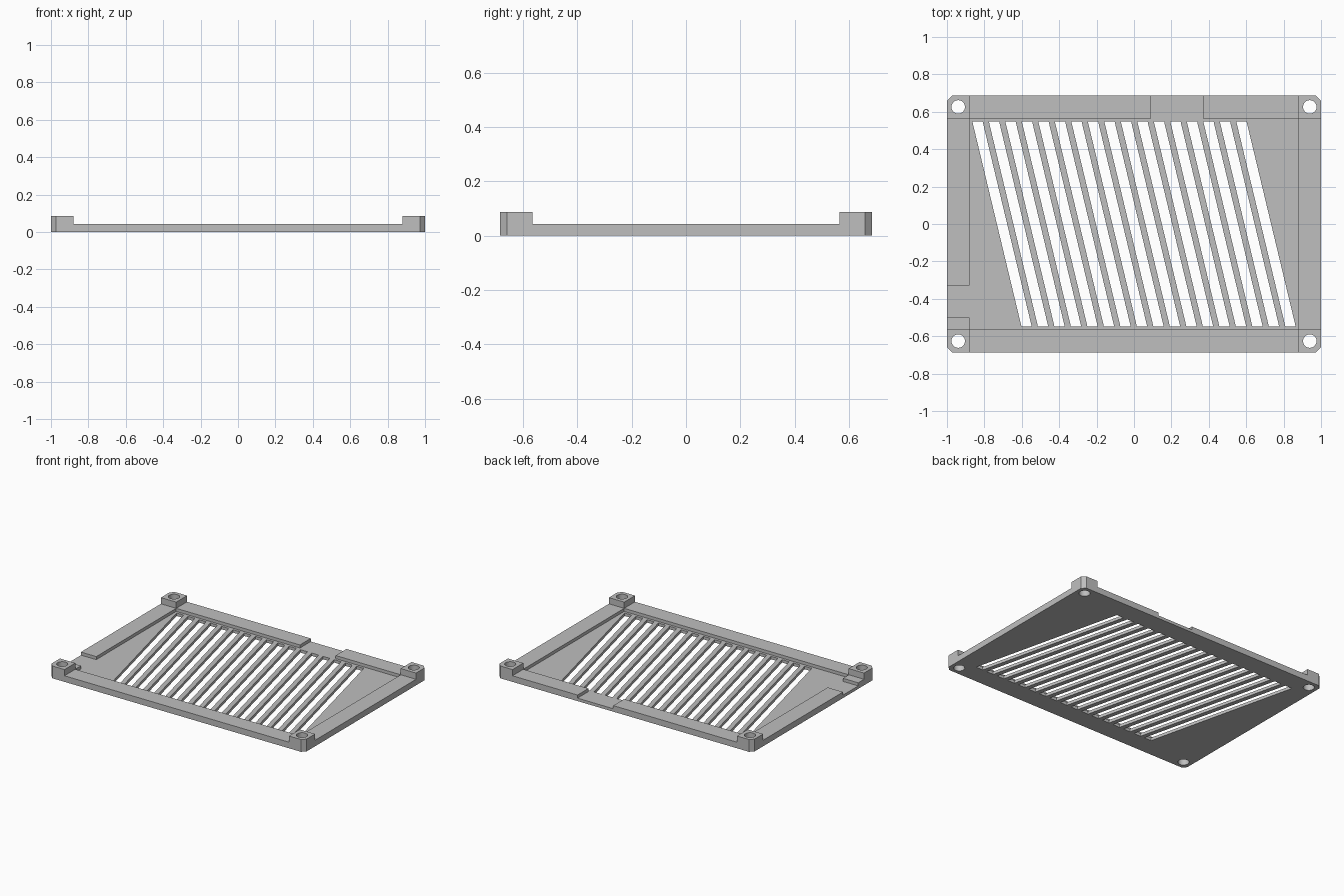
import bpy, bmesh, math

cube = bpy.data.objects.get("Cube")
if cube:
    bpy.data.objects.remove(cube, do_unlink=True)

HX, HY = 1.0, 0.686            # outer half sizes
IX, IY = 0.88, 0.565           # inner half sizes, inside the rim
FLOOR, RIM, POST = 0.021, 0.043, 0.087
CHAMFER = 0.026
OVER = 0.2                     # how far cutters overshoot


def prisms(name, outlines, z0, z1):
    """One object made of upright prisms, each from a counter-clockwise outline."""
    bm = bmesh.new()
    for outline in outlines:
        low = [bm.verts.new((x, y, z0)) for x, y in outline]
        high = [bm.verts.new((x, y, z1)) for x, y in outline]
        bm.faces.new(low[::-1])
        bm.faces.new(high)
        for i in range(len(low)):
            j = (i + 1) % len(low)
            bm.faces.new((low[i], low[j], high[j], high[i]))
    mesh = bpy.data.meshes.new(name)
    bm.to_mesh(mesh)
    bm.free()
    obj = bpy.data.objects.new(name, mesh)
    bpy.context.collection.objects.link(obj)
    return obj


def cut(body, cutter):
    """Subtract the cutter from the body and discard it."""
    cutter.hide_render = True
    mod = body.modifiers.new("cut", 'BOOLEAN')
    mod.operation, mod.solver, mod.object = 'DIFFERENCE', 'EXACT', cutter
    bpy.context.view_layer.objects.active = body
    bpy.ops.object.modifier_apply(modifier=mod.name)
    bpy.data.objects.remove(cutter, do_unlink=True)


# Chamfered block
a, b = HX - CHAMFER, HY - CHAMFER
panel = prisms("vent_panel", [[(-a, -HY), (a, -HY), (HX, -b), (HX, b),
                               (a, HY), (-a, HY), (-HX, b), (-HX, -b)]], 0, POST)

# Cross-shaped clearance leaves four corner posts above the rim
ox, oy = HX + OVER, HY + OVER
cross = [(-IX, -oy), (IX, -oy), (IX, -IY), (ox, -IY), (ox, IY), (IX, IY),
         (IX, oy), (-IX, oy), (-IX, IY), (-ox, IY), (-ox, -IY), (-IX, -IY)]
cut(panel, prisms("post_clearance", [cross], RIM, POST + OVER))

# Recessed floor, with notches through the back and side rims
pocket = [(-IX, -IY), (IX, -IY), (IX, IY), (0.37, IY), (0.37, oy), (0.09, oy),
          (0.09, IY), (-IX, IY), (-IX, -0.33), (-ox, -0.33), (-ox, -0.5), (-IX, -0.5)]
cut(panel, prisms("floor_pocket", [pocket], FLOOR, POST + OVER))

# Slanted ventilation slots
COUNT, PITCH, WIDTH, SLANT, REACH = 17, 0.0882, 0.055, 0.131, 0.547
slots = []
for i in range(COUNT):
    c = (i - (COUNT - 1) / 2) * PITCH
    l, r = c - WIDTH / 2, c + WIDTH / 2
    slots.append([(l + SLANT, -REACH), (r + SLANT, -REACH),
                  (r - SLANT, REACH), (l - SLANT, REACH)])
cut(panel, prisms("slot_cutter", slots, -OVER, OVER))

# Screw holes through the posts
SIDES, RADIUS = 48, 0.036
angles = [2 * math.pi * k / SIDES for k in range(SIDES)]
holes = [[(sx * 0.94 + RADIUS * math.cos(t), sy * 0.626 + RADIUS * math.sin(t))
          for t in angles] for sx in (-1, 1) for sy in (-1, 1)]
cut(panel, prisms("hole_cutter", holes, -OVER, OVER))

# Grey plastic
grey = bpy.data.materials.new("grey_plastic")
grey.use_nodes = True
colour = (0.52, 0.52, 0.52, 1)
grey.diffuse_color = colour
grey.node_tree.nodes["Principled BSDF"].inputs["Base Color"].default_value = colour
panel.data.materials.clear()
panel.data.materials.append(grey)
for face in panel.data.polygons:
    face.material_index = 0

bpy.ops.object.select_all(action='DESELECT')
panel.select_set(True)
bpy.context.view_layer.objects.active = panel
bpy.ops.object.shade_smooth_by_angle(angle=math.radians(30))
